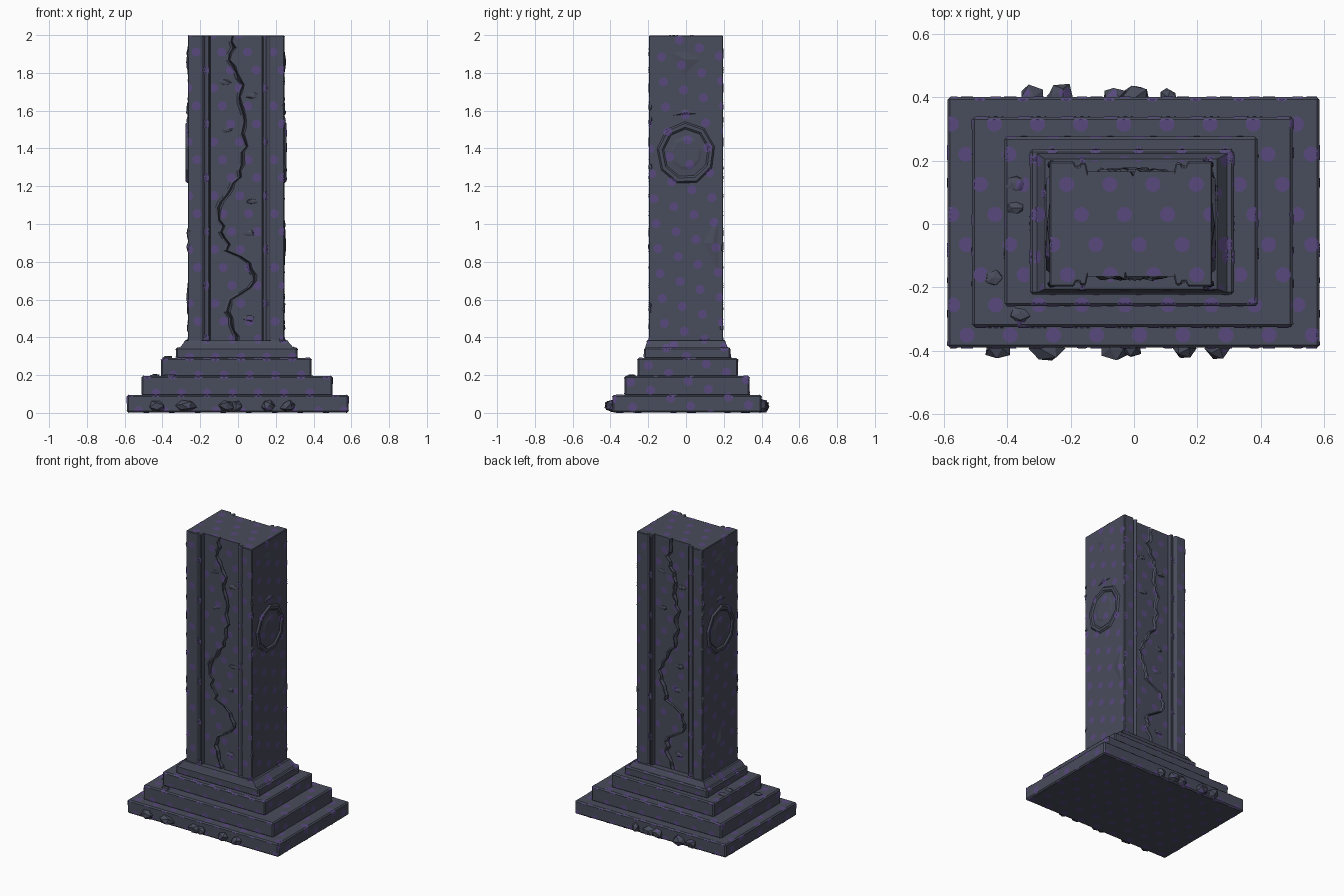
import bpy, bmesh, math, random
from mathutils import Vector, Matrix
from mathutils.bvhtree import BVHTree

random.seed(4)
old = bpy.data.objects.get("Cube")
if old:
    bpy.data.objects.remove(old)
parts = []


def material(name, rgb):
    m = bpy.data.materials.new(name)
    m.use_nodes = True
    m.diffuse_color = (*rgb, 1)
    m.node_tree.nodes["Principled BSDF"].inputs["Base Color"].default_value = (*rgb, 1)
    return m


STONE = material("slate stone", (0.066, 0.073, 0.106))
PURPLE = material("muted purple", (0.098, 0.067, 0.21))


def finish(bm, name, mat=STONE, bevel=0, recalc=True):
    if recalc:
        bmesh.ops.recalc_face_normals(bm, faces=bm.faces)
    me = bpy.data.meshes.new(name)
    bm.to_mesh(me)
    bm.free()
    me.materials.append(mat)
    ob = bpy.data.objects.new(name, me)
    bpy.context.collection.objects.link(ob)
    if bevel:
        mod = ob.modifiers.new("worn edges", "BEVEL")
        mod.width, mod.segments = bevel, 1
    parts.append(ob)


def face_towards(bm, verts, direction):
    f = bm.faces.new(verts)
    f.normal_update()
    if f.normal.dot(direction) < 0:
        f.normal_flip()


def prism(name, bottom, top, z0, z1, bevel=0):
    """Join two matching outlines into a closed solid."""
    bm = bmesh.new()
    a = [bm.verts.new((x, y, z0)) for x, y in bottom]
    b = [bm.verts.new((x, y, z1)) for x, y in top]
    n = len(a)
    bm.faces.new(a)
    bm.faces.new(b)
    for i in range(n):
        bm.faces.new((a[i], a[(i + 1) % n], b[(i + 1) % n], b[i]))
    finish(bm, name, bevel=bevel)


def rect(x0, x1, y0, y1):
    return [(x0, y0), (x1, y0), (x1, y1), (x0, y1)]


# Stepped plinth
STEPS = [(-0.588, 0.585, -0.39, 0.40, 0.002, 0.095),
         (-0.51, 0.50, -0.325, 0.337, 0.09, 0.195),
         (-0.408, 0.39, -0.258, 0.275, 0.19, 0.29),
         (-0.328, 0.315, -0.222, 0.235, 0.285, 0.345)]
for i, (x0, x1, y0, y1, z0, z1) in enumerate(STEPS):
    r = rect(x0, x1, y0, y1)
    prism(f"plinth_step_{i + 1}", r, r, z0, z1, 0.008)
prism("pillar_moulding", rect(-0.31, 0.298, -0.218, 0.224), rect(-0.28, 0.262, -0.205, 0.205), 0.34, 0.382)

# Pillar with a grooved, ribbed recess on the front and back
CX, HALF, DEPTH, TOP = -0.01, 0.256, 0.197, 1.998
side = [(HALF, DEPTH), (0.18, DEPTH), (0.172, 0.18), (0.163, 0.18),
        (0.158, 0.192), (0.142, 0.192), (0.13, 0.14)]
front = [(-x, -y) for x, y in side] + [(x, -y) for x, y in reversed(side)]
outline = [(CX + x, y) for x, y in front] + [(CX - x, -y) for x, y in front]
prism("pillar", outline, outline, 0.36, TOP, 0.004)

# Cracked panels: a jagged fissure splits each recess floor
CRACK = [(-0.02, 2.0), (-0.04, 1.85), (0.02, 1.74), (0.005, 1.64), (0.04, 1.53),
         (0.035, 1.40), (0.02, 1.26), (-0.05, 1.17), (-0.11, 1.06), (-0.07, 0.94),
         (-0.05, 0.86), (0.06, 0.80), (0.115, 0.69), (-0.03, 0.61), (-0.045, 0.5), (0.0, 0.37)]
PANEL = 0.166


def crack_x(z):
    for (xa, za), (xb, zb) in zip(CRACK, CRACK[1:]):
        if zb <= z <= za:
            return xa + (xb - xa) * (za - z) / (za - zb)


def cracked_panel(name, turn):
    bm = bmesh.new()
    rows = []
    count = 50
    for i in range(count + 1):
        z = TOP - (TOP - 0.371) * i / count
        x = max(-0.1, min(0.1, crack_x(z) - CX + random.uniform(-0.013, 0.013)))
        w = random.uniform(0.003, 0.011)
        pts = [(-0.137, PANEL), (x - w - 0.012, PANEL), (x - w, PANEL + random.uniform(0.002, 0.014)),
               (x, 0.15), (x + w, PANEL), (0.137, PANEL)]
        rows.append([bm.verts.new((CX + turn * px, -turn * py, z)) for px, py in pts])
    out = Vector((0, -turn, 0.5))
    for a, b in zip(rows, rows[1:]):
        for j in range(len(a) - 1):
            face_towards(bm, (a[j], b[j], b[j + 1], a[j + 1]), out)
    # Close the panel top onto the pillar core
    ends = [bm.verts.new((rows[0][j].co.x, -turn * 0.135, TOP)) for j in (-1, 0)]
    face_towards(bm, rows[0] + ends, out)
    finish(bm, name, recalc=False)


cracked_panel("front_cracked_panel", 1)
cracked_panel("back_cracked_panel", -1)


def stone(bm, centre, size, wobble=0.18):
    made = bmesh.ops.create_icosphere(bm, subdivisions=1, radius=1)["verts"]
    spin = Matrix.Rotation(random.uniform(0, 6), 3, "Y")
    for v in made:
        p = spin @ (v.co * random.uniform(1 - wobble, 1 + wobble))
        v.co = Vector(centre) + Vector(p[k] * size[k] for k in range(3))
        v.co.z = max(0.003, v.co.z)


# Rubble along the lowest step
bm = bmesh.new()
for x, r in ((-0.43, 0.04), (-0.28, 0.055), (-0.06, 0.045), (-0.01, 0.035), (0.16, 0.035), (0.265, 0.04)):
    stone(bm, (x, -0.392, 0.035), (r, r * 0.85, 0.034))
for x, r in ((-0.325, 0.042), (-0.23, 0.045), (-0.06, 0.038), (0.005, 0.042), (0.11, 0.03)):
    stone(bm, (x, 0.4, 0.035), (r, r * 0.95, 0.034))
finish(bm, "plinth_rubble")

# Chipped lumps on the pillar strips, panels and step edges
bm = bmesh.new()
for turn in (1, -1):
    for z in (1.9, 1.62, 1.55, 1.3, 0.95, 0.88, 0.55, 0.45):
        s = random.choice((-1, 1))
        stone(bm, (CX + s * 0.25, -turn * 0.188, z), (0.012, 0.012, random.uniform(0.02, 0.05)))
    for x, z in ((-0.07, 1.75), (0.08, 1.68), (-0.06, 1.5), (0.07, 1.12), (0.06, 0.95), (0.06, 0.5)):
        stone(bm, (turn * x, -turn * PANEL, z), (0.035, 0.007, 0.016), 0.3)
for x, y, z in ((-0.37, 0.13, 0.29), (-0.37, 0.05, 0.29), (-0.44, -0.17, 0.195), (-0.36, -0.29, 0.195)):
    stone(bm, (x, y, z), (0.03, 0.025, 0.012), 0.3)
finish(bm, "stone_chips")


# Faceted medallions and shallow wedge scars on both sides
def medallion(name, s):
    bm = bmesh.new()
    face_x = CX + s * HALF
    rings = []
    for r, h in ((0.155, 0), (0.146, 0.011), (0.128, 0.011), (0.118, 0.002), (0.085, 0.004), (0.07, 0.008)):
        ring = []
        for k in range(9):
            a = math.tau * (k + 0.3) / 9
            ring.append(bm.verts.new((face_x + s * h, r * math.cos(a), 1.375 + r * 1.08 * math.sin(a))))
        rings.append(ring)
    for a, b in zip(rings, rings[1:]):
        for k in range(9):
            bm.faces.new((a[k], a[(k + 1) % 9], b[(k + 1) % 9], b[k]))
    bm.faces.new(rings[-1])
    bm.faces.new(rings[0])
    finish(bm, name)


def scar(bm, s, corners):
    base = [bm.verts.new((CX + s * (HALF - 0.003), y, z)) for y, z in corners]
    mid = sum((v.co for v in base), Vector()) / len(base)
    tip = bm.verts.new(mid + Vector((s * 0.011, 0, 0)))
    for k in range(len(base)):
        bm.faces.new((base[k], base[(k + 1) % len(base)], tip))
    bm.faces.new(base)


medallion("left_medallion", 1)
medallion("right_medallion", -1)
bm = bmesh.new()
for s in (1, -1):
    scar(bm, s, [(-0.1, 1.92), (0.0, 1.93), (0.1, 1.87), (-0.01, 1.76)])
    scar(bm, s, [(-0.09, 1.57), (0.0, 1.62), (0.08, 1.58)])
scar(bm, 1, [(0.07, 0.9), (0.18, 1.1), (0.18, 0.7)])
scar(bm, -1, [(0.06, 0.55), (0.0, 0.72), (-0.06, 0.55)])
finish(bm, "side_scars")

# Painted spots: thin discs laid onto the stone along each axis
bpy.context.view_layer.update()
graph = bpy.context.evaluated_depsgraph_get()
solid = bmesh.new()
for ob in parts:
    solid.from_object(ob, graph)
tree = BVHTree.FromBMesh(solid)
solid.free()
spots = bmesh.new()
RADIUS, LIFT, RINGS, SIDES = 0.024, 0.002, 5, 16


def drape(origin, u, v, out, r, a):
    """Drop one point of a disc onto the stone."""
    p = origin + (u * math.cos(a) + v * math.sin(a)) * r
    hit, normal, _, _ = tree.ray_cast(p + out * 3, -out)
    if hit is None or normal.dot(out) < 0.55:
        return None
    return spots.verts.new(hit + out * LIFT)


def paint(out, u, v, start, step_a, step_b):
    out, u, v = Vector(out), Vector(u), Vector(v)
    for i in range(-28, 29):
        for j in range(-28, 29):
            cu = start[0] + i * step_a[0] + j * step_b[0]
            cv = start[1] + i * step_a[1] + j * step_b[1]
            if abs(cu) > 0.65 or not -0.5 < cv < 2.05:
                continue
            origin = u * cu + v * cv
            rings = [[drape(origin, u, v, out, RADIUS * max(k, 0.05) / RINGS, math.tau * n / SIDES)
                      for n in range(SIDES)] for k in range(RINGS + 1)]
            for a, b in zip(rings, rings[1:]):
                for n in range(SIDES):
                    quad = (a[n], a[(n + 1) % SIDES], b[(n + 1) % SIDES], b[n])
                    if None in quad:
                        continue
                    depth = [p.co.dot(out) for p in quad]
                    if max(depth) - min(depth) < 0.02:
                        face_towards(spots, quad, out)


X, Y, Z = (1, 0, 0), (0, 1, 0), (0, 0, 1)
for s in (1, -1):
    paint((0, 0, s), X, Y, (-0.03, 0.03), (0.136, 0), (0.046, -0.095))
    paint((0, s, 0), X, Z, (0.05, 1.91), (0.136, 0), (0.046, -0.095))
    paint((s, 0, 0), Y, Z, (-0.013, 1.71), (0.106, -0.042), (-0.095, -0.09))
loose = [v for v in spots.verts if not v.link_faces]
bmesh.ops.delete(spots, geom=loose, context="VERTS")
finish(spots, "painted_spots", PURPLE, recalc=False)
